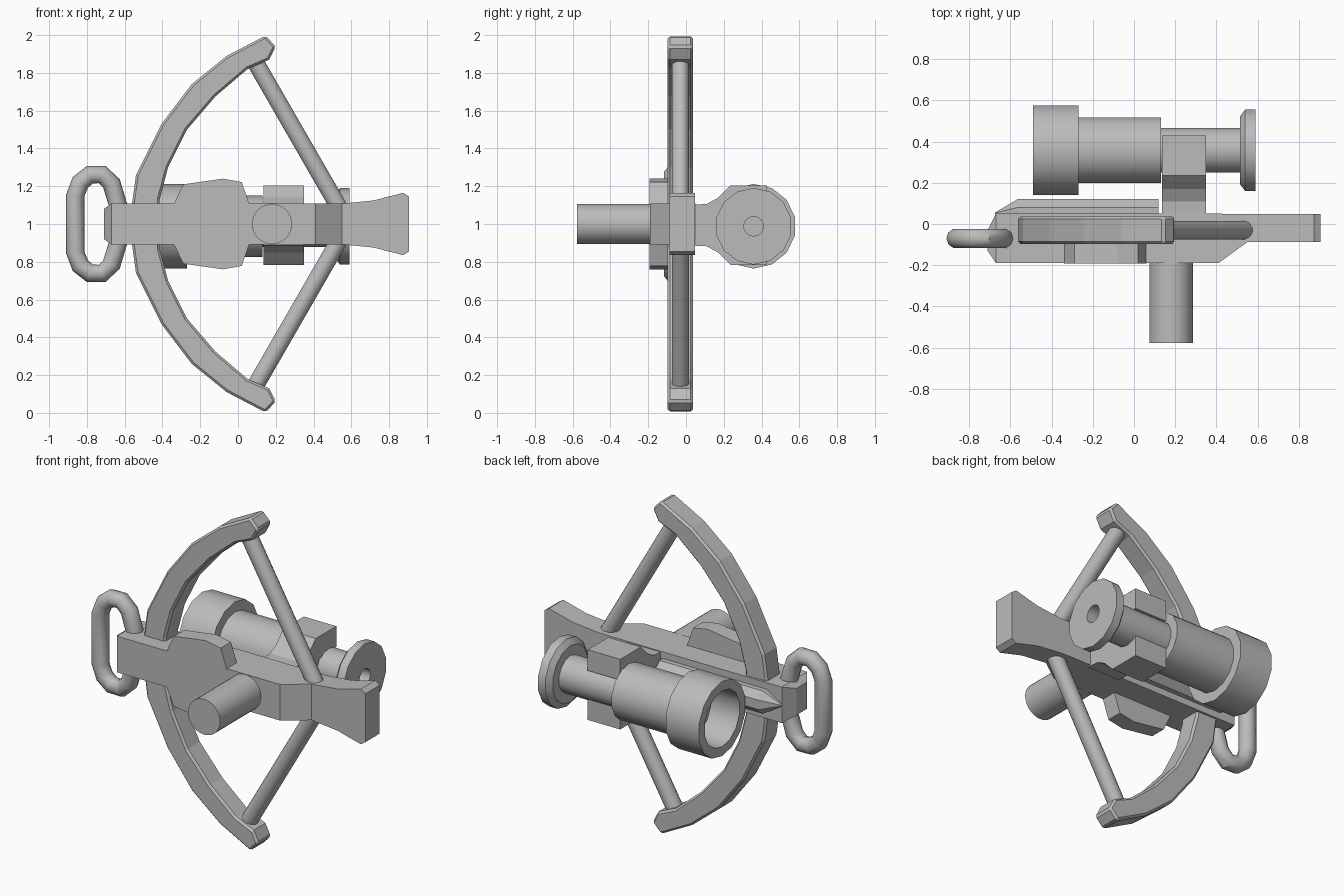
import bpy
import bmesh
import math
from mathutils import Vector

if "Cube" in bpy.data.objects:
    bpy.data.objects.remove(bpy.data.objects["Cube"], do_unlink=True)

grey = bpy.data.materials.new("plain grey")
grey.use_nodes = True
grey.diffuse_color = (0.5, 0.5, 0.5, 1)
grey.node_tree.nodes["Principled BSDF"].inputs["Base Color"].default_value = (0.5, 0.5, 0.5, 1)

MID = 1.0  # height of the centre line


def loft(name, rings, closed=False, bevel=0, smooth=None):
    """Skin equal-length rings of points; cap the ends unless closed."""
    bm = bmesh.new()
    loops = [[bm.verts.new(p) for p in ring] for ring in rings]
    n = len(loops[0])
    pairs = list(zip(loops, loops[1:]))
    if closed:
        pairs.append((loops[-1], loops[0]))
    else:
        bm.faces.new(loops[0])
        bm.faces.new(loops[-1])
    for a, b in pairs:
        for i in range(n):
            j = (i + 1) % n
            bm.faces.new((a[i], a[j], b[j], b[i]))
    bmesh.ops.recalc_face_normals(bm, faces=bm.faces)
    mesh = bpy.data.meshes.new(name)
    bm.to_mesh(mesh)
    bm.free()
    mesh.materials.append(grey)
    obj = bpy.data.objects.new(name, mesh)
    bpy.context.collection.objects.link(obj)
    if bevel:
        mod = obj.modifiers.new("edge_bevel", "BEVEL")
        mod.width = bevel
        mod.segments = 1
        mod.limit_method = "ANGLE"
        mod.angle_limit = math.radians(50)
    if smooth:
        bpy.ops.object.select_all(action="DESELECT")
        obj.select_set(True)
        bpy.context.view_layer.objects.active = obj
        bpy.ops.object.shade_smooth_by_angle(angle=math.radians(smooth))
    return obj


def circle(centre, normal, radius, sides):
    """Ring of points around an axis."""
    quat = Vector(normal).to_track_quat("Z", "Y")
    return [Vector(centre) + quat @ Vector((radius * math.cos(a), radius * math.sin(a), 0))
            for a in (math.tau * (i + 0.5) / sides for i in range(sides))]


def rod(name, start, end, radius, sides):
    axis = Vector(end) - Vector(start)
    return loft(name, [circle(p, axis, radius, sides) for p in (start, end)], smooth=40)


def mirrored(half):
    """Complete an outline of (u, height) by reflecting it below the centre."""
    return half + [(u, -h) for u, h in reversed(half) if h != 0]


def plate(name, half, y0, y1, bevel=0):
    pts = mirrored(half)
    return loft(name, [[(x, y, MID + h) for x, h in pts] for y in (y0, y1)], bevel=bevel)


# Stock: box sections along its length (x, front, back, half height)
sections = [(-0.71, -0.13, -0.03, 0.08), (-0.67, -0.19, 0.05, 0.108),
            (0.41, -0.19, 0.05, 0.108), (0.55, -0.088, 0.048, 0.108),
            (0.72, -0.088, 0.048, 0.125), (0.875, -0.088, 0.048, 0.165),
            (0.905, -0.088, 0.048, 0.145)]
loft("stock", [[(x, a, MID - h), (x, b, MID - h), (x, b, MID + h), (x, a, MID + h)]
               for x, a, b, h in sections])

# Wide guard on the front of the stock
plate("guard", [(-0.34, 0.105), (-0.29, 0.21), (-0.08, 0.24), (0.02, 0.222), (0.06, 0.105)],
      -0.192, -0.095)

# Curved bow: outer edge upward, then the mirrored lower half
outer = [(-0.565, 0.08), (-0.54, 0.26), (-0.405, 0.53), (-0.245, 0.74), (-0.06, 0.89),
         (0.145, 0.997), (0.2, 0.94), (0.165, 0.87)]
inner = [(0.05, 0.82), (-0.12, 0.675), (-0.27, 0.5), (-0.37, 0.3), (-0.415, 0.13)]
plate("bow", outer + inner, -0.097, 0.037, bevel=0.012)

# Two string rods
for side, label in ((1, "upper"), (-1, "lower")):
    rod(label + "_string", (0.09, -0.03, MID + side * 0.86), (0.545, -0.03, MID + side * 0.07),
        0.047, 12)

# Grip
rod("grip", (0.18, -0.578, MID), (0.18, -0.1, MID), 0.106, 32)

# Foot stirrup: a tube swept around a closed loop
half = [(-0.862, 0.15), (-0.835, 0.22), (-0.785, 0.26), (-0.72, 0.262),
        (-0.67, 0.215), (-0.635, 0.1)]
path = [Vector((x, -0.07, MID + h)) for x, h in mirrored(half)]
rings = []
for i, p in enumerate(path):
    tangent = (path[(i + 1) % len(path)] - path[i - 1]).normalized()
    side = tangent.cross(Vector((0, 1, 0)))
    rings.append([p + 0.049 * (math.cos(a) * side + math.sin(a) * Vector((0, 1, 0)))
                  for a in (math.tau * k / 10 for k in range(10))])
loft("stirrup", rings, closed=True, smooth=40)

# Bolt lying along the back of the stock
bolt = [(-0.675, 0.004), (-0.565, 0.074), (0.12, 0.074)]
loft("bolt", [circle((x, 0.052, MID), (1, 0, 0), r, 8) for x, r in bolt])

# Scope: stepped tube with a hollow bell, eyepiece disc and eye hole
scope = [(-0.3, 0.01), (-0.3, 0.168), (-0.49, 0.168), (-0.49, 0.224), (-0.27, 0.224),
         (-0.27, 0.164), (0.13, 0.164), (0.13, 0.11), (0.515, 0.11), (0.515, 0.17),
         (0.54, 0.203), (0.59, 0.203), (0.59, 0.052), (0.45, 0.052), (0.45, 0.01)]
loft("scope", [circle((x, 0.358, 0.988), (1, 0, 0), r, 14) for x, r in scope], smooth=28)

# Forked bracket holding the scope
fork = [(0.03, 0.108), (0.11, 0.112), (0.17, 0.145), (0.235, 0.21), (0.43, 0.21),
        (0.43, 0.085), (0.33, 0.095), (0.27, 0.07), (0.25, 0.03)]
loft("scope_bracket", [[(x, y, 0.994 + h) for y, h in mirrored(fork)] for x in (0.135, 0.35)])
